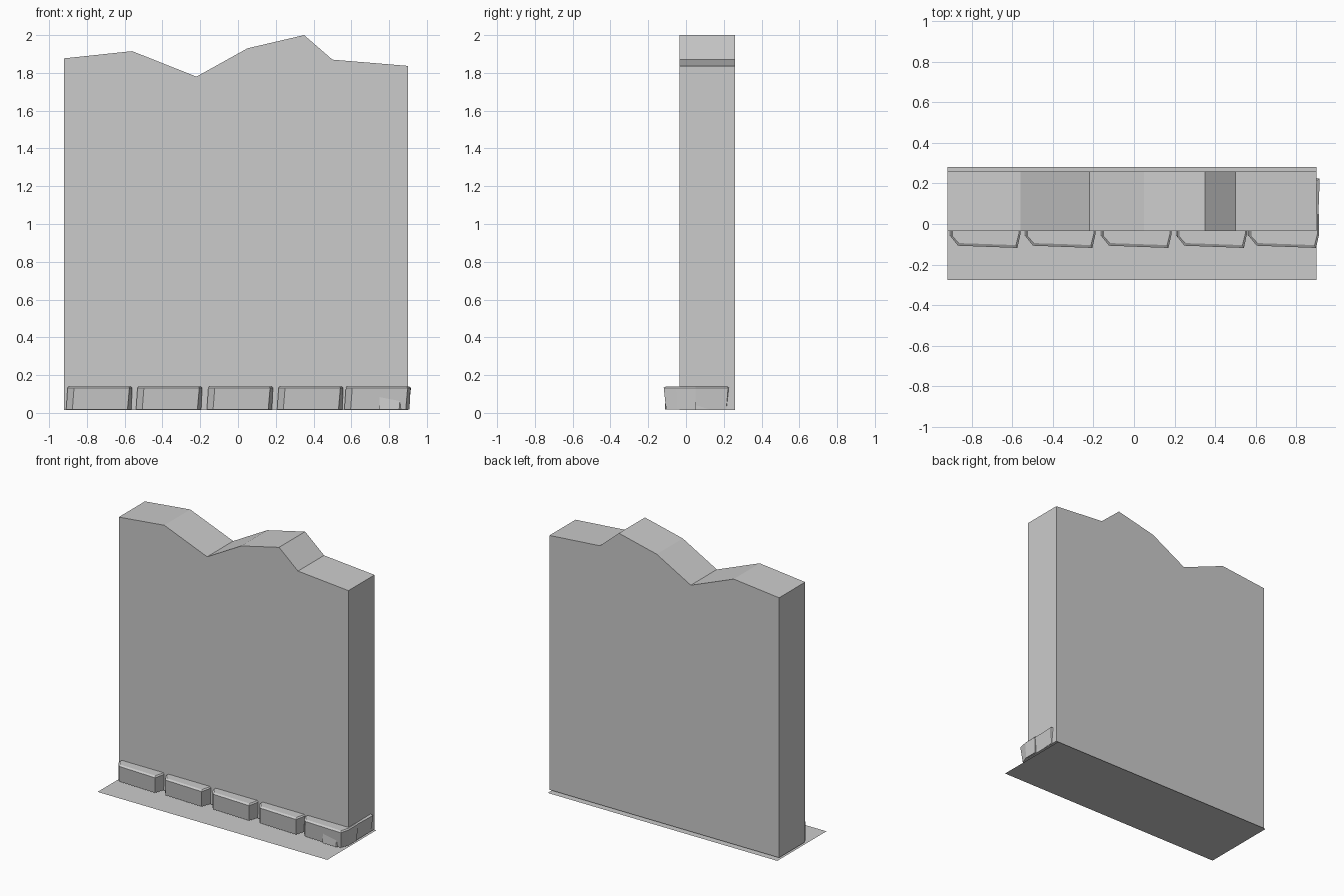
import bpy, bmesh
from mathutils import Matrix

if "Cube" in bpy.data.objects:
    bpy.data.objects.remove(bpy.data.objects["Cube"])


def make_object(name, bm):
    bmesh.ops.recalc_face_normals(bm, faces=bm.faces)
    mesh = bpy.data.meshes.new(name)
    bm.to_mesh(mesh)
    bm.free()
    obj = bpy.data.objects.new(name, mesh)
    bpy.context.collection.objects.link(obj)
    return obj


def loft(name, rings, matrix=Matrix()):
    """Join equal-length rings of points and cap both ends."""
    bm = bmesh.new()
    loops = [[bm.verts.new(matrix @ Matrix.Translation(p).translation) for p in ring]
             for ring in rings]
    for a, b in zip(loops, loops[1:]):
        for i in range(len(a)):
            j = (i + 1) % len(a)
            bm.faces.new((a[i], a[j], b[j], b[i]))
    bm.faces.new(loops[0][::-1])
    bm.faces.new(loops[-1])
    return make_object(name, bm)


# Thin ground sheet
bm = bmesh.new()
bm.faces.new([bm.verts.new((x, y, 0)) for x, y in
              [(-0.92, -0.275), (0.9, -0.275), (0.9, 0.28), (-0.92, 0.28)]])
make_object("ground_sheet", bm)

# Wall slab with broken top edge
outline = [(-0.92, 0.015), (0.9, 0.015), (0.9, 1.837), (0.5, 1.87), (0.35, 2.0),
           (0.05, 1.93), (-0.22, 1.78), (-0.56, 1.915), (-0.92, 1.877)]
loft("wall", [[(x, y, z) for x, z in outline] for y in (-0.035, 0.26)])

# Worn brick: foot, shoulder and slightly inset top
foot = [(0, 0.05), (0, -0.055), (0.033, -0.095), (0.325, -0.105), (0.345, -0.045), (0.345, 0.05)]
shoulder = [(0.008, 0.05), (0.008, -0.065), (0.042, -0.107), (0.335, -0.118), (0.35, -0.05), (0.35, 0.05)]
top = [(0.014, 0.05), (0.014, -0.06), (0.046, -0.094), (0.328, -0.104), (0.342, -0.048), (0.342, 0.05)]
brick = [[(x, y, z) for x, y in ring]
         for ring, z in ((foot, 0.018), (shoulder, 0.133), (top, 0.141))]

# Row of bricks along the front
for i, x in enumerate((-0.91, -0.54, -0.165, 0.207, 0.563)):
    loft(f"front_brick_{i + 1}", brick, Matrix.Translation((x, 0, 0)))

# Brick turned round the right corner
loft("side_brick", brick,
     Matrix.Translation((0.798, -0.112, 0)) @ Matrix.Rotation(1.5708, 4, 'Z'))
